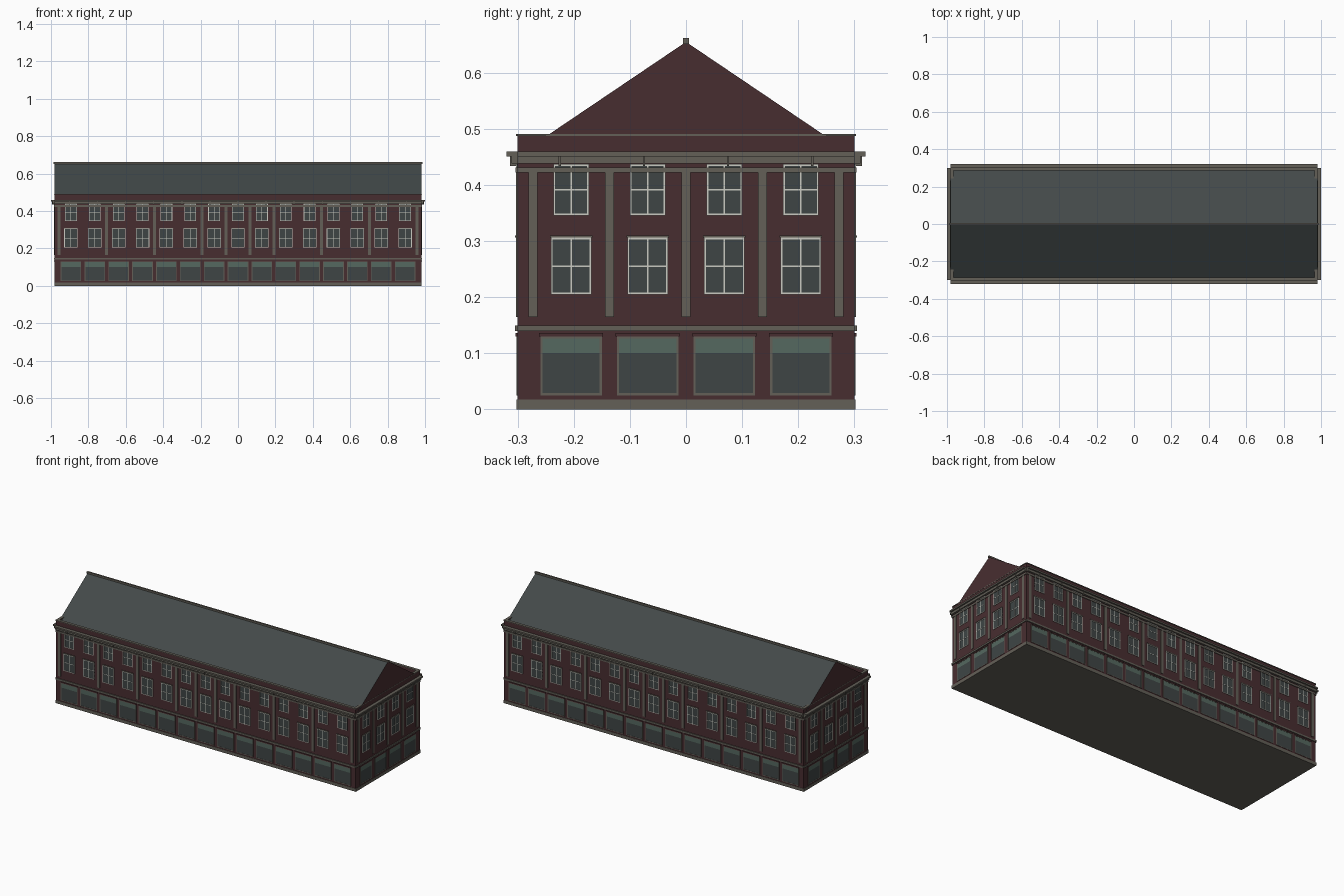
import bpy, bmesh

cube = bpy.data.objects.get("Cube")
if cube:
    bpy.data.objects.remove(cube, do_unlink=True)


def material(name, rgb):
    m = bpy.data.materials.new(name)
    m.use_nodes = True
    m.diffuse_color = (*rgb, 1)
    bsdf = next(n for n in m.node_tree.nodes if n.type == 'BSDF_PRINCIPLED')
    bsdf.inputs["Base Color"].default_value = (*rgb, 1)
    return m


BRICK = material("brick", (.064, .027, .030))
STONE = material("stone", (.125, .115, .096))
SLATE = material("slate", (.056, .067, .067))
GLASS = material("glass", (.049, .060, .060))
TRANSOM = material("transom_green", (.090, .138, .115))
WHITE = material("white_paint", (.60, .60, .54))

HX, HY = .98, .30          # half sizes of the walls
parts = {}                 # name -> (bmesh, material)


def box(name, mat, lo, hi):
    """Add an axis-aligned box to the named part."""
    bm = parts.setdefault(name, (bmesh.new(), mat))[0]
    verts = bmesh.ops.create_cube(bm, size=1)["verts"]
    for v in verts:
        for i in range(3):
            v.co[i] = lo[i] if v.co[i] < 0 else hi[i]


class Wall:
    """One wall: u runs along it, d is the distance out of its face."""

    def __init__(self, name, along_x, sign):
        self.name, self.along_x, self.sign = name, along_x, sign
        self.half = HX if along_x else HY
        self.face = HY if along_x else HX

    def box(self, part, mat, u0, u1, z0, z1, d, inner=-.005):
        a, b = sorted((self.sign * (self.face + inner), self.sign * (self.face + d)))
        lo, hi = ((u0, a, z0), (u1, b, z1)) if self.along_x else ((a, u0, z0), (b, u1, z1))
        box(f"{self.name}_{part}", mat, lo, hi)

    def run(self, part, mat, z0, z1, d, inner=-.005):
        self.box(part, mat, -self.half, self.half, z0, z1, d, inner)

    def frame(self, part, mat, u, w, z0, z1, t, d):
        """Rectangular frame of bar width t, centred on u with half width w."""
        self.box(part, mat, u - w, u - w + t, z0, z1, d)
        self.box(part, mat, u + w - t, u + w, z0, z1, d)
        self.box(part, mat, u - w + t, u + w - t, z0, z0 + t, d)
        self.box(part, mat, u - w + t, u + w - t, z1 - t, z1, d)

    def sash(self, u, w, z0, z1):
        """Upper-floor window with a white frame and cross bars."""
        self.box("upper_glass", GLASS, u - w, u + w, z0, z1, .001)
        self.frame("sash_frames", WHITE, u, w, z0, z1, .003, .003)
        zm = (z0 + z1) / 2
        self.box("glazing_bars", WHITE, u - .0012, u + .0012, z0, z1, .002)
        self.box("glazing_bars", WHITE, u - w, u + w, zm - .0012, zm + .0012, .002)

    def shopfront(self, u):
        """Ground-floor window with a green transom light."""
        self.box("shop_glass", GLASS, u - .054, u + .054, .026, .101, .001)
        self.box("shop_transoms", TRANSOM, u - .054, u + .054, .101, .129, .001)
        self.frame("shop_frames", STONE, u, .055, .025, .130, .004, .002)
        self.box("shop_lintels", BRICK, u - .057, u + .057, .130, .136, .004)

    def build(self, bays, pitch, edges):
        for i in range(bays):
            u = (i - (bays - 1) / 2) * pitch
            self.shopfront(u)
            self.sash(u, .036, .205, .306)
            self.box("window_caps", STONE, u - .038, u + .038, .306, .310, .005)
            self.sash(u, .0315, .346, .437)
        for e in edges:
            u = (e - bays / 2) * pitch
            self.box("pilasters", STONE, u - .008, u + .008, .165, .424, .003)
        # string courses and cornice
        self.run("string_course", STONE, .140, .150, .005)
        self.run("frieze_band", STONE, .422, .431, .004)
        self.run("cornice_lower", STONE, .438, .452, .011)
        self.run("cornice_upper", STONE, .451, .460, .020)
        n = round(self.half * 2 / .15)
        for i in range(n):
            u = (i - (n - 1) / 2) * .15
            self.box("brackets", STONE, u - .002, u + .002, .434, .452, .014)
        # parapet and its coping
        self.run("parapet", BRICK, .450, .487, 0, -.012)
        self.run("coping", STONE, .487, .491, .003, -.014)


# Main body and plinth
box("walls", BRICK, (-HX, -HY, .015), (HX, HY, .452))
box("plinth", STONE, (-HX - .002, -HY - .002, 0), (HX + .002, HY + .002, .018))

# The four walls
long_edges = (0, 2, 4, 6, 7, 8, 9, 11, 13, 15)
for name, sign in (("front", -1), ("back", 1)):
    Wall(name, True, sign).build(15, .1276, long_edges)
for name, sign in (("right", -1), ("left", 1)):
    Wall(name, False, sign).build(4, .1365, range(5))

# Ridge cap
box("ridge_cap", STONE, (-.986, -.005, .651), (.986, .005, .662))

for name, (bm, mat) in parts.items():
    mesh = bpy.data.meshes.new(name)
    bm.to_mesh(mesh)
    bm.free()
    mesh.materials.append(mat)
    bpy.context.collection.objects.link(bpy.data.objects.new(name, mesh))

# Gabled roof: slate slopes, brick ends
bm = bmesh.new()
profile = [(-.298, .454), (.298, .454), (0, .655)]
ends = [[bm.verts.new((x, y, z)) for y, z in profile] for x in (-.982, .982)]
for tri in ends:
    bm.faces.new(tri)
for i in range(3):
    j = (i + 1) % 3
    bm.faces.new((ends[0][i], ends[0][j], ends[1][j], ends[1][i]))
bmesh.ops.recalc_face_normals(bm, faces=bm.faces)
for f in bm.faces:
    f.material_index = 1 if abs(f.normal.x) > .9 else 0
roof = bpy.data.meshes.new("roof")
bm.to_mesh(roof)
bm.free()
roof.materials.append(SLATE)
roof.materials.append(BRICK)
bpy.context.collection.objects.link(bpy.data.objects.new("roof", roof))
